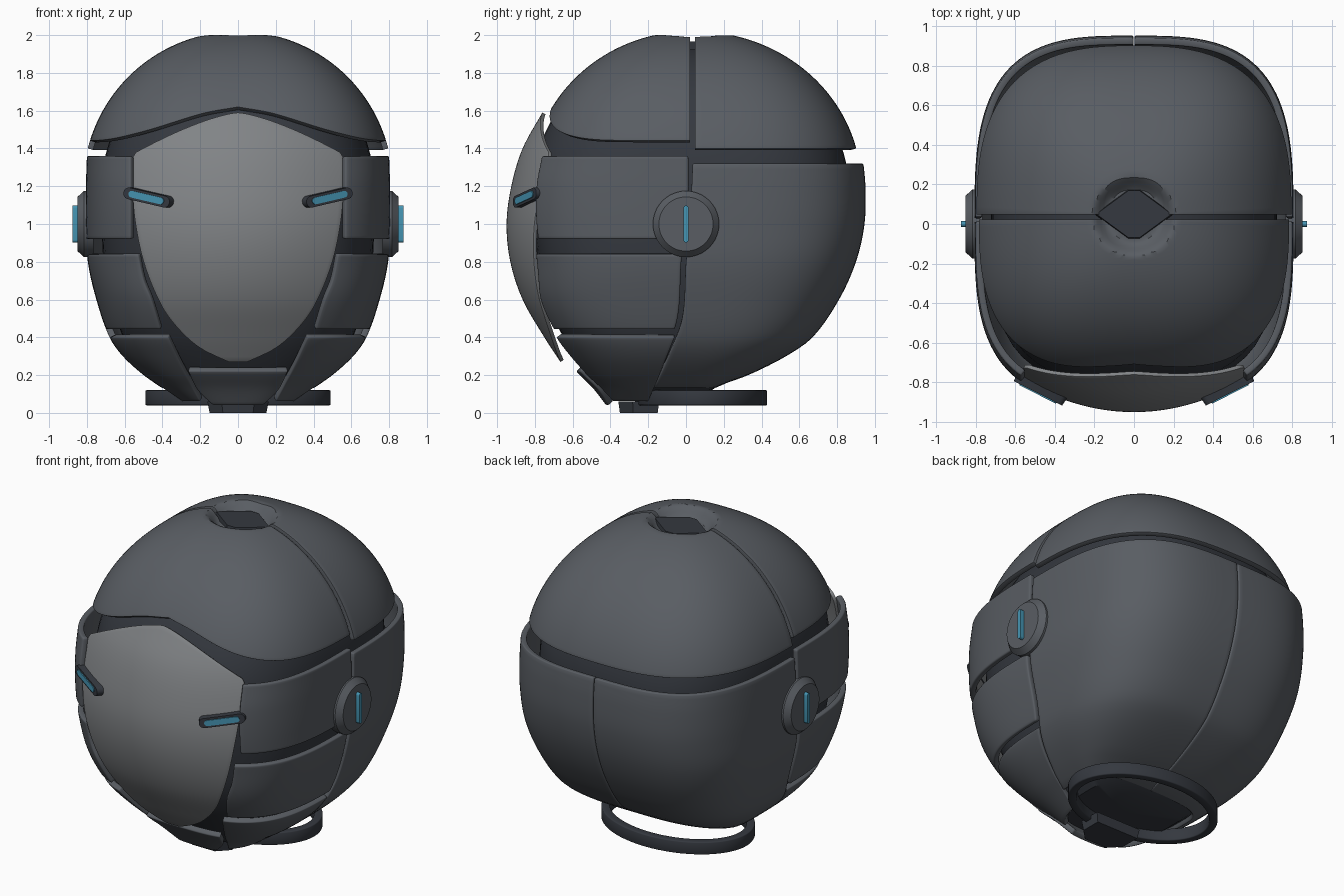
import bpy, bmesh, math
from mathutils import Vector, Matrix

if "Cube" in bpy.data.objects:
    bpy.data.objects.remove(bpy.data.objects["Cube"])

N = 3.2  # squareness of the horizontal cross-section


def material(name, rgb):
    m = bpy.data.materials.new(name)
    m.diffuse_color = (*rgb, 1)
    m.use_nodes = True
    m.node_tree.nodes["Principled BSDF"].inputs["Base Color"].default_value = m.diffuse_color
    return m


GREY = material("shell_grey", (0.10, 0.11, 0.125))
DARK = material("dark_grey", (0.035, 0.04, 0.05))
LIGHT = material("visor_grey", (0.22, 0.23, 0.24))
BLUE = material("blue_glow", (0.06, 0.30, 0.45))


def curve(table):
    """Smooth interpolation through (position, value) pairs."""
    xs, ys = zip(*table)
    k = len(xs)
    m = [(ys[min(i + 1, k - 1)] - ys[max(i - 1, 0)]) / (xs[min(i + 1, k - 1)] - xs[max(i - 1, 0)]) for i in range(k)]

    def f(x):
        x = min(max(x, xs[0]), xs[-1])
        i = max(j for j in range(k - 1) if xs[j] <= x)
        h = xs[i + 1] - xs[i]
        t = (x - xs[i]) / h
        return ((2*t**3 - 3*t*t + 1) * ys[i] + (t**3 - 2*t*t + t) * h * m[i]
                + (3*t*t - 2*t**3) * ys[i + 1] + (t**3 - t*t) * h * m[i + 1])
    return f


def finish(name, bm, mat, mirror=False, thick=0, bevel=0):
    me = bpy.data.meshes.new(name)
    bm.to_mesh(me)
    bm.free()
    ob = bpy.data.objects.new(name, me)
    bpy.context.collection.objects.link(ob)
    me.materials.append(mat)
    bpy.context.view_layer.objects.active = ob
    ob.select_set(True)
    bpy.ops.object.shade_smooth_by_angle(angle=math.radians(35))
    ob.select_set(False)
    if mirror:
        ob.modifiers.new("Mirror", 'MIRROR')
    if thick:
        s = ob.modifiers.new("Solidify", 'SOLIDIFY')
        s.thickness, s.offset = thick, -1
    if bevel:
        b = ob.modifiers.new("Bevel", 'BEVEL')
        b.width, b.segments, b.limit_method, b.angle_limit = bevel, 2, 'ANGLE', math.radians(50)
    return ob


def grid(name, nu, nv, f, mat, wrap=False, **kw):
    """Surface patch f(u, v), always facing away from the helmet centre."""
    bm = bmesh.new()
    cols = nu if wrap else nu + 1
    vs = [[bm.verts.new(f(i / nu, j / nv)) for j in range(nv + 1)] for i in range(cols)]
    for i in range(nu):
        for j in range(nv):
            a, b = vs[i], vs[(i + 1) % cols]
            bm.faces.new((a[j], b[j], b[j + 1], a[j + 1]))
    bmesh.ops.remove_doubles(bm, verts=bm.verts, dist=1e-5)
    bm.normal_update()
    c = Vector((0, 0.05, 0.9))
    if sum(p.normal.dot(p.calc_center_median() - c) * p.calc_area() for p in bm.faces) < 0:
        bmesh.ops.reverse_faces(bm, faces=bm.faces)
    return finish(name, bm, mat, **kw)


def prism(name, pts, depth, matrix, mat, taper=1.0, **kw):
    """Outline extruded along local z, its far end scaled by taper."""
    bm = bmesh.new()
    lo = [bm.verts.new((x, y, 0)) for x, y in pts]
    hi = [bm.verts.new((x * taper, y * taper, depth)) for x, y in pts]
    bm.faces.new(lo[::-1])
    bm.faces.new(hi)
    for i in range(len(pts)):
        j = (i + 1) % len(pts)
        bm.faces.new((lo[i], lo[j], hi[j], hi[i]))
    bm.transform(matrix)
    return finish(name, bm, mat, **kw)


def stadium(half, r, k=8):
    return [(sg * half + r * math.cos(t), r * math.sin(t)) for sg, t0 in ((1, -math.pi / 2), (-1, math.pi / 2))
            for t in (t0 + math.pi * i / k for i in range(k + 1))]


def ray(t, a, b, n=N):
    c, s = math.cos(t), math.sin(t)
    r = (abs(c / a) ** n + abs(s / b) ** n) ** (-1 / n)
    return r * c, r * s


# Lower shell sections: half width, front depth and back depth by height
A = curve([(.04, .27), (.13, .40), (.2, .50), (.3, .61), (.4, .68), (.6, .75), (.8, .795), (1, .805), (1.2, .805), (1.36, .80)])
BF = curve([(.04, .41), (.13, .48), (.2, .55), (.3, .64), (.4, .72), (.6, .83), (.8, .87), (1, .90), (1.2, .90), (1.36, .87)])
BB = curve([(.04, .08), (.13, .15), (.2, .33), (.3, .53), (.4, .67), (.6, .81), (.8, .90), (1, .945), (1.2, .95), (1.36, .935)])


def at_y(y, z):
    b = BB(z) if y > 0 else BF(z)
    return math.atan2(y, A(z) * (1 - min(1, abs(y) / b) ** N) ** (1 / N))


def at_x(x, z):
    return math.atan2(-BF(z) * (1 - (x / A(z)) ** N) ** (1 / N), x)


def panel(name, z0, z1, start, end, out=0, mat=GREY, nu=36, nv=24):
    def f(u, v):
        z = z0 + (z1 - z0) * v
        t0, t1 = start(z), end(z)
        t = t0 + (t1 - t0) * u
        x, y = ray(t, A(z) + out, (BB(z) if t > 0 else BF(z)) + out)
        return x, y, z
    return grid(name, nu, nv, f, mat, mirror=True, thick=0.035, bevel=0.008)


# Side, jaw, chin and back plates
seam = curve([(.13, -.17), (.3, -.09), (.5, -.02), (.8, .0), (1, .02), (1.32, .035)])
panel("back_shell", .13, 1.32, lambda z: at_y(seam(z), z), lambda z: math.pi / 2 - .003, nu=48, nv=40)
panel("upper_cheek_plate", .92, 1.36, lambda z: at_x(.57, z), lambda z: at_y(.012, z))
cheek = curve([(.44, .41), (.6, .46), (.7, .50), (.84, .53)])
panel("lower_cheek_plate", .44, .84, lambda z: at_x(cheek(z), z), lambda z: at_y(seam(z) - .025, z))
jaw = curve([(.06, .20), (.25, .30), (.4, .37)])
jaw_back = curve([(.06, -.2), (.2, -.14), (.4, -.06)])
panel("jaw_plate", .06, .40, lambda z: at_x(jaw(z), z), lambda z: at_y(jaw_back(z), z))
chin = curve([(.04, .13), (.12, .21), (.22, .26)])
panel("chin_plate", .04, .22, lambda z: -math.pi / 2, lambda z: at_x(chin(z), z), out=.012, nu=16, nv=10)


# Dark inner liner closing the gaps between plates
def liner(u, v):
    t = 2 * math.pi * u
    if v == 0:
        return 0, -.1, .1
    if v < .5:
        z = .1 + 1.1 * (v - .025) / .475
        x, y = ray(t, A(z) * .895, (BB(z) * .905 if math.sin(t) > 0 else BF(z) * .9))
        return x, y, z
    p = math.pi / 2 * (1 - (v - .5) / .5)
    x, y = ray(t, .72, .86 if math.sin(t) > 0 else .81, 2.9)
    return x * math.sin(p), y * math.sin(p), 1.2 + .73 * math.cos(p)


grid("inner_liner", 72, 40, liner, DARK, wrap=True)

# Two dome halves with a shallow crown recess
lip = curve([(0, 1.62), (.2, 1.585), (.5, 1.49), (.68, 1.447), (.85, 1.44)])


def dome(name, side, y0, depth, rim):
    def f(u, v):
        x, y = ray(math.pi * u, .82, depth, 2.7)
        p = v * math.acos((rim(abs(x) * .93) - 1.2) / .82)
        x, y, z = x * math.sin(p), y0 + side * y * math.sin(p), 1.2 + .82 * math.cos(p)
        d = math.hypot(x / .22, (y - .04) / .21)
        k = min(1, max(0, (1 - d) / .4))
        return x, y, z - .075 * k * k * (3 - 2 * k)
    grid(name, 64, 56, f, GREY, thick=0.03, bevel=0.008)


dome("front_dome", -1, .022, .85, lip)
dome("back_dome", 1, .048, .88, lambda x: 1.40)
prism("crown_diamond", [(.2, 0), (.03, .125), (-.03, .125), (-.2, 0), (-.03, -.125), (.03, -.125)], .04,
      Matrix.Translation((0, .05, 1.925)), DARK, taper=.95)

# Visor mask
v_y = curve([(.27, -.665), (.4, -.75), (.6, -.865), (.8, -.93), (1, -.95), (1.2, -.925), (1.4, -.865), (1.6, -.755)])
v_w = curve([(0, .05), (.05, .19), (.12, .30), (.22, .40), (.4, .495), (.6, .545), (.8, .56), (.95, .56), (1, .54)])


def visor_y(x, z):
    return v_y(z) + .5 * x * x


def visor(u, v):
    s = 2 * u - 1
    x = s * v_w(v)
    z = .27 + 1.32 * v - .21 * v ** 3 * abs(s) ** 1.4
    return x, visor_y(x, z), z


grid("visor", 48, 48, visor, LIGHT, thick=.02, bevel=.006)

# Eye slots lying along the visor
p0, p1 = (Vector((x, visor_y(x, z), z)) for x, z in ((.36, 1.115), (.575, 1.165)))
ax = (p1 - p0).normalized()
nrm = ax.cross(Vector((0, 0, 1))).normalized()
rot = Matrix((ax, nrm.cross(ax), nrm)).transposed().to_4x4()
mid, half = (p0 + p1) / 2, (p1 - p0).length / 2
prism("eye_frame", stadium(half - .01, .032), .05, Matrix.Translation(mid - nrm * .012) @ rot, DARK, taper=.96, mirror=True)
prism("eye_light", stadium(half - .035, .018), .056, Matrix.Translation(mid - nrm * .012) @ rot, BLUE, mirror=True)

# Ear discs with light bars
side = Matrix.Rotation(math.pi / 2, 4, 'Y')
disc = [(math.cos(math.tau * i / 48), math.sin(math.tau * i / 48)) for i in range(48)]
prism("ear_disc_base", [(.175 * x, .175 * y) for x, y in disc], .05, Matrix.Translation((.765, 0, 1)) @ side, GREY, mirror=True)
prism("ear_disc_cap", [(.175 * x, .175 * y) for x, y in disc], .035, Matrix.Translation((.815, 0, 1)) @ side, GREY, taper=.82, mirror=True)
prism("ear_light", stadium(.084, .014), .035, Matrix.Translation((.84, 0, 1)) @ side, BLUE, mirror=True)

# Neck ring and chin foot
grid("neck_ring", 64, 1, lambda u, v: (.49 * math.cos(math.tau * u), .08 + .35 * math.sin(math.tau * u), .04 + .08 * v),
     DARK, wrap=True, thick=.05, bevel=.006)
prism("chin_foot", [(.08, -.1), (.15, -.03), (.15, .1), (-.15, .1), (-.15, -.03), (-.08, -.1)], .06,
      Matrix.Translation((0, -.25, 0)), DARK, taper=1.08)
